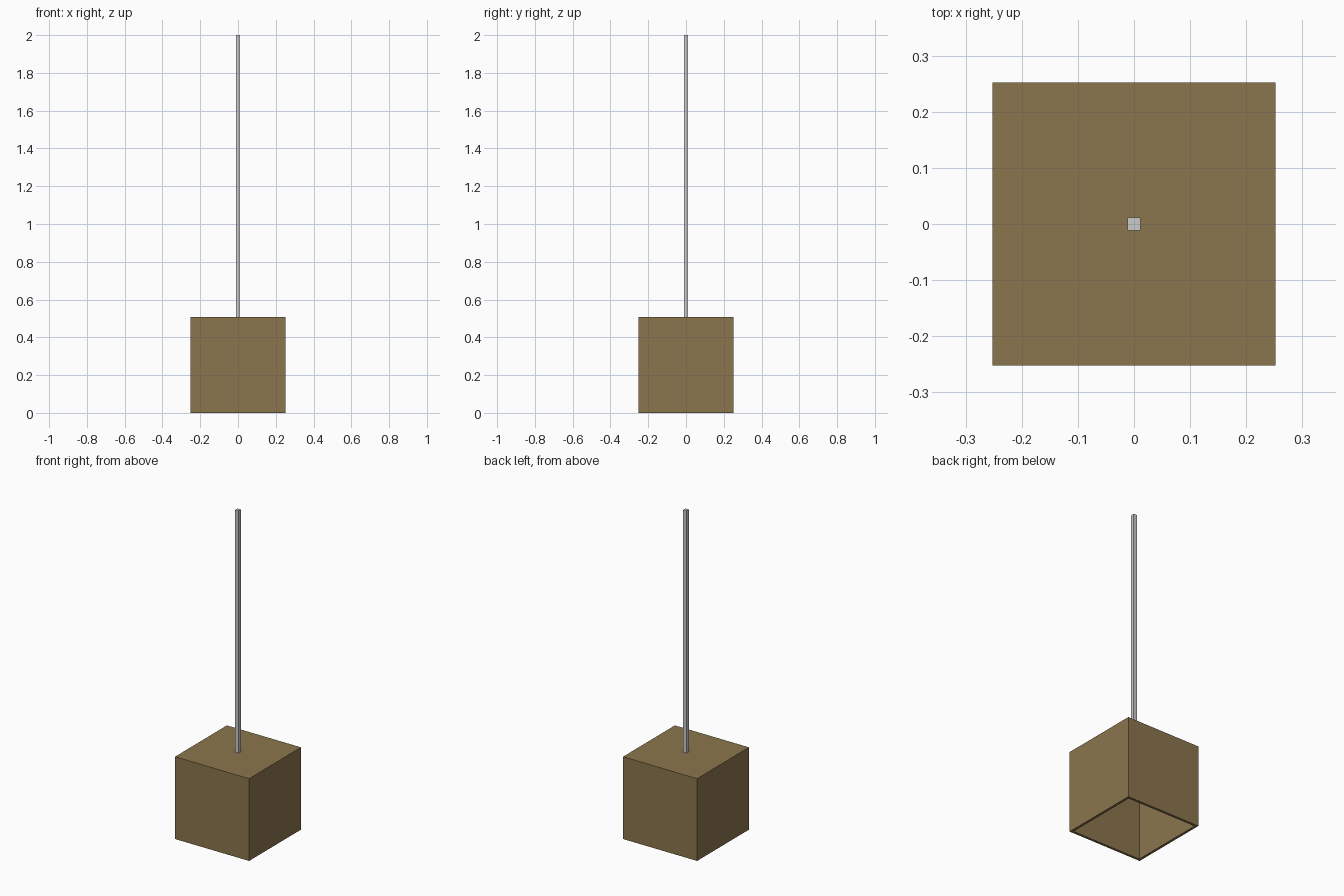
import bpy, bmesh
from mathutils import Matrix

if "Cube" in bpy.data.objects:
    bpy.data.objects.remove(bpy.data.objects["Cube"])

SIDE, HEIGHT, WALL, POLE = 0.505, 0.507, 0.022, 0.0225


def material(name, rgb):
    m = bpy.data.materials.new(name)
    m.diffuse_color = (*rgb, 1)
    m.use_nodes = True
    m.node_tree.nodes["Principled BSDF"].inputs["Base Color"].default_value = m.diffuse_color
    return m


def block(bm, w, z0, z1):
    mat = Matrix.Translation((0, 0, (z0 + z1) / 2)) @ Matrix.Diagonal((w, w, z1 - z0, 1))
    bmesh.ops.create_cube(bm, size=1, matrix=mat)


def finish(bm, name, mat=None):
    me = bpy.data.meshes.new(name)
    bm.to_mesh(me)
    bm.free()
    ob = bpy.data.objects.new(name, me)
    bpy.context.collection.objects.link(ob)
    if mat:
        me.materials.append(mat)
    return ob


# Hollow box, open underneath: inset the bottom face and push it up
bm = bmesh.new()
block(bm, SIDE, 0, HEIGHT)
bm.normal_update()
bottom = min(bm.faces, key=lambda f: f.calc_center_median().z)
bmesh.ops.inset_region(bm, faces=[bottom], thickness=WALL)
new = bmesh.ops.extrude_discrete_faces(bm, faces=[bottom])["faces"][0]
bmesh.ops.translate(bm, verts=new.verts, vec=(0, 0, HEIGHT - WALL))
bmesh.ops.recalc_face_normals(bm, faces=bm.faces)
finish(bm, "hollow_box", material("brown", (0.26, 0.18, 0.075)))

# Thin square pole standing on the box top
bm = bmesh.new()
block(bm, POLE, HEIGHT - WALL / 2, 2)
finish(bm, "pole")
